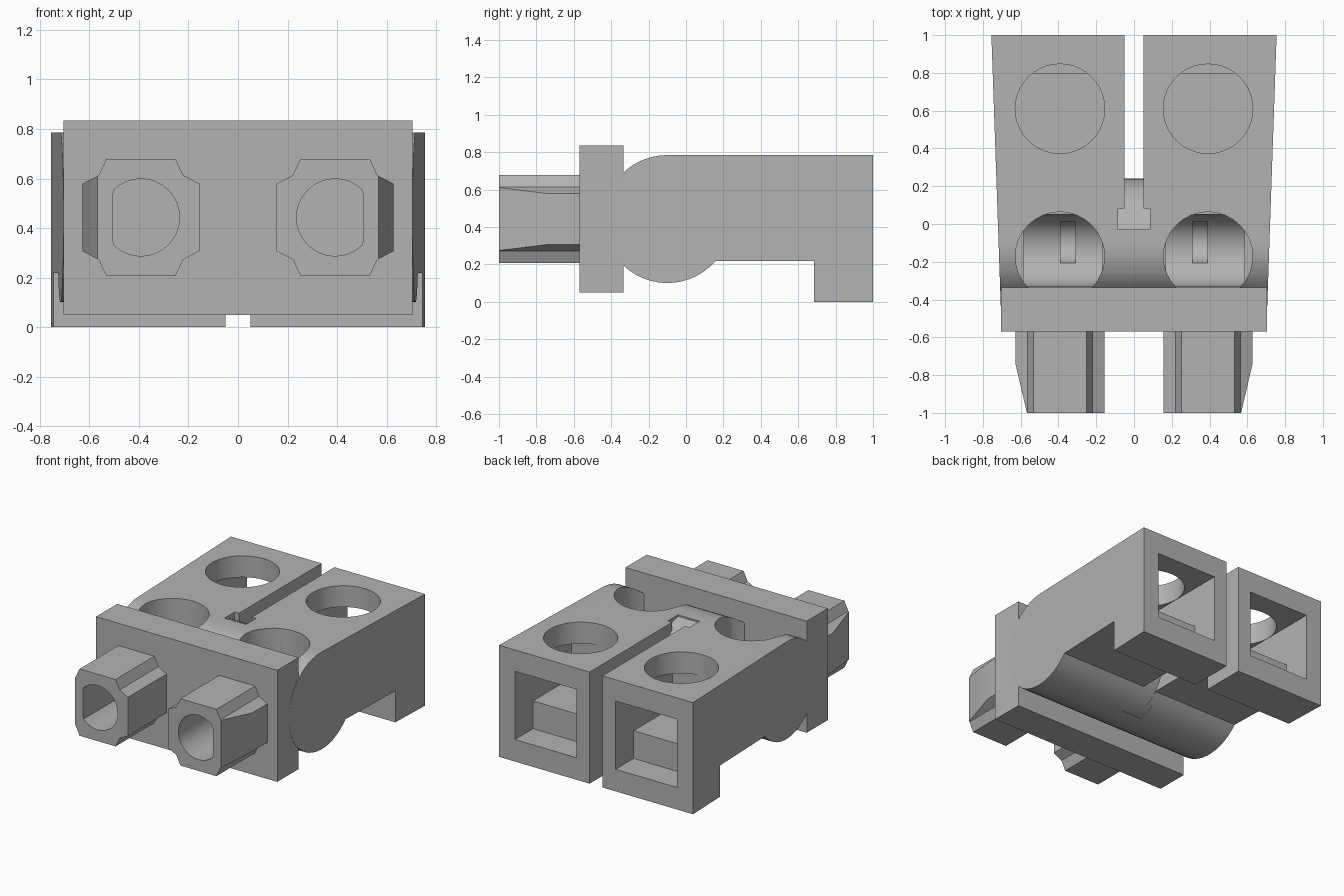
import bpy, bmesh, math
from mathutils import Vector

old = bpy.data.objects.get("Cube")
if old:
    bpy.data.objects.remove(old, do_unlink=True)

grey = bpy.data.materials.new("plain grey")
grey.use_nodes = True
COLOUR = (0.45, 0.45, 0.45, 1)
grey.diffuse_color = COLOUR
grey.node_tree.nodes["Principled BSDF"].inputs["Base Color"].default_value = COLOUR


def finish(name, bm):
    bmesh.ops.recalc_face_normals(bm, faces=bm.faces[:])
    mesh = bpy.data.meshes.new(name)
    bm.to_mesh(mesh)
    bm.free()
    mesh.materials.append(grey)
    obj = bpy.data.objects.new(name, mesh)
    bpy.context.collection.objects.link(obj)
    return obj


def prism(name, points, axis, low, high):
    """Extrude a 2D outline along an axis; the outline uses the other two axes in order."""
    bm = bmesh.new()
    rings = []
    for level in (low, high):
        ring = []
        for p in points:
            co = list(p)
            co.insert(axis, level)
            ring.append(bm.verts.new(co))
        rings.append(ring)
    count = len(points)
    bm.faces.new(rings[0])
    bm.faces.new(rings[1])
    for i in range(count):
        j = (i + 1) % count
        bm.faces.new((rings[0][i], rings[0][j], rings[1][j], rings[1][i]))
    return finish(name, bm)


def arc(u, v, r, start=0, end=360, steps=32):
    full = end - start == 360
    span = range(steps if full else steps + 1)
    angles = [math.radians(start + (end - start) * i / steps) for i in span]
    return [(u + r * math.cos(a), v + r * math.sin(a)) for a in angles]


def box(name, x0, x1, y0, y1, z0, z1):
    return prism(name, [(x0, y0), (x1, y0), (x1, y1), (x0, y1)], 2, z0, z1)


def cut(targets, cutter):
    cutter.hide_render = True
    for obj in targets:
        mod = obj.modifiers.new("cut", "BOOLEAN")
        mod.operation = "DIFFERENCE"
        mod.solver = "EXACT"
        mod.object = cutter
        bpy.context.view_layer.objects.active = obj
        bpy.ops.object.modifier_apply(modifier=mod.name)
    bpy.data.objects.remove(cutter, do_unlink=True)


X, Y, Z = 0, 1, 2
HUB_Y, HUB_Z, HUB_R = -0.1, 0.443, 0.342
PORT_X = 0.392

# Housing: rounded front, flat top, rear foot, sides flaring to the rear
outline = arc(HUB_Y, HUB_Z, HUB_R, 90, 319)
outline += [(0.685, 0.22), (0.685, 0), (1, 0), (1, 0.785)]
housing = prism("housing", outline, X, -1, 1)
for v in housing.data.vertices:
    v.co.x *= 0.755 - 0.0346 * (1 - v.co.y)

# Slot between the two halves, widened at the hub
cut([housing], box("slot", -0.05, 0.05, 0.0, 1.1, -0.1, 1))
cut([housing], box("slot_relief", -0.084, 0.084, -0.03, 0.083, -0.1, 1))
hub = prism("centre_hub", arc(HUB_Y, HUB_Z, HUB_R - 0.002, steps=48), X, -0.09, 0.09)
cut([hub], box("hub_trim", -0.2, -0.052, 0.083, 0.5, 0, 1))
cut([hub], box("hub_trim", 0.052, 0.2, 0.083, 0.5, 0, 1))

# Front plate
plate = box("front_plate", -0.705, 0.705, -0.57, -0.335, 0.05, 0.835)

sockets = []
for side, label in ((1, "left"), (-1, "right")):
    cx = side * PORT_X

    def side_box(name, x0, x1, *rest):
        a, b = sorted((side * x0, side * x1))
        return box(name, a, b, *rest)

    # Rear cavity with a raised inner floor, and a round window above it
    cut([housing], side_box("rear_mouth", 0.153, 0.63, 0.8, 1.1, 0.155, 0.635))
    cut([housing], side_box("rear_cavity", 0.153, 0.63, 0.37, 0.85, 0.35, 0.635))
    cut([housing], prism("rear_window", arc(cx, 0.61, 0.237, steps=40), Z, 0.5, 1))

    # Front window over a curved trough
    cut([housing], prism("front_window", arc(cx, -0.172, 0.236), Z, 0.45, 1))
    trough = arc(-0.14, 0.45, 0.19)
    xs = sorted((side * 0.17, side * 0.585))
    cut([housing], prism("trough", trough, X, *xs))
    xs = sorted((side * 0.31, side * 0.39))
    cut([housing], prism("trough_slot", arc(-0.095, 0.3, 0.115), X, *xs))

    # Socket with scooped corners and a slanted outer face
    corner = [(0.14, 0.235), (0.171, 0.17), (0.236, 0.136)]
    flip = corner[::-1]
    shape = [(u, v) for u, v in flip] + [(-u, v) for u, v in corner]
    shape += [(-u, -v) for u, v in flip] + [(u, -v) for u, v in corner]
    shape = [(cx + u, HUB_Z + v) for u, v in shape]
    socket = prism(label + "_socket", shape, Y, -1, -0.5)
    wedge = [(0.567, -1), (0.63, -0.73), (0.8, -0.73), (0.8, -1.1), (0.5437, -1.1)]
    cut([socket], prism("wedge", [(side * x, y) for x, y in wedge], Z, 0, 1))

    # Bore, flattened on the outer side
    bore = [(side * min(side * x, 0.505), z) for x, z in arc(cx, HUB_Z, 0.156)]
    clean = [p for i, p in enumerate(bore) if (Vector(p) - Vector(bore[i - 1])).length > 0.001]
    cut([socket, plate], prism("bore", clean, Y, -1.1, -0.45))
    sockets.append(socket)

# Smooth the round walls, keep the edges crisp
bpy.ops.object.select_all(action="DESELECT")
for obj in [housing, hub, plate] + sockets:
    obj.select_set(True)
bpy.context.view_layer.objects.active = housing
bpy.ops.object.shade_smooth_by_angle(angle=math.radians(25))
